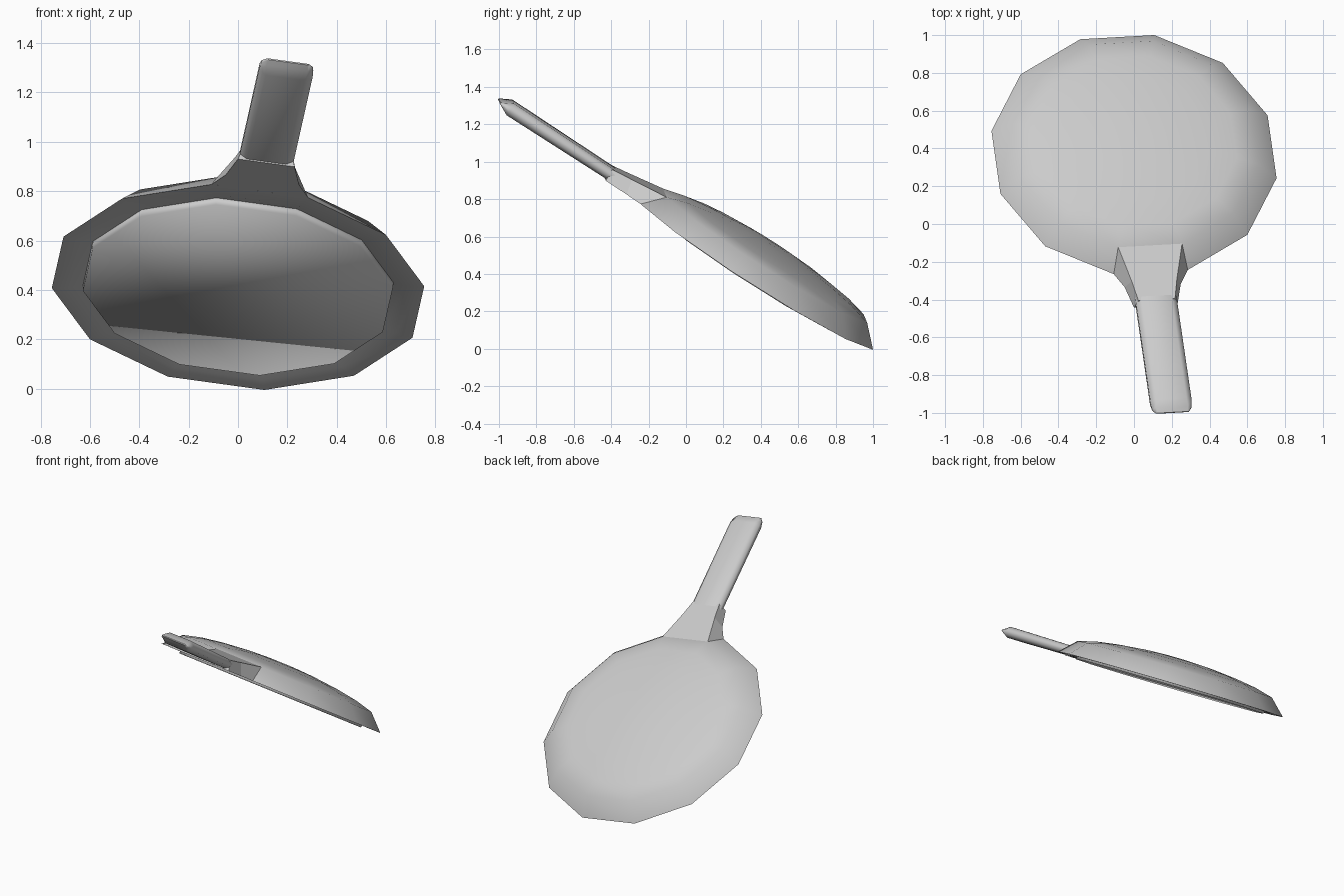
import bpy, bmesh, math
from mathutils import Matrix, Vector

cube = bpy.data.objects.get("Cube")
if cube:
    bpy.data.objects.remove(cube, do_unlink=True)

# Single plain grey for the whole mirror
grey = bpy.data.materials.new("plain_grey")
grey.use_nodes = True
color = (0.6, 0.6, 0.6, 1)
grey.diffuse_color = color
grey.node_tree.nodes["Principled BSDF"].inputs["Base Color"].default_value = color

# Resting pose: local -y runs down the handle, local +z is the domed back
handle_dir = Vector((0.120, -0.841, 0.527)).normalized()
back_dir = Vector((0.085, 0.538, 0.838))
back_dir = (back_dir - back_dir.dot(handle_dir) * handle_dir).normalized()
side_dir = back_dir.cross(handle_dir)
pose = Matrix((side_dir, -handle_dir, back_dir)).transposed().to_4x4()
pose = Matrix.Translation((0, 0.3675, 0.411)) @ pose


def loft(name, rings, smooth_angle=None):
    """Bridge equal-length rings of points, cap both ends, and pose the part."""
    bm = bmesh.new()
    loops = [[bm.verts.new(p) for p in ring] for ring in rings]
    for a, b in zip(loops, loops[1:]):
        n = len(a)
        for i in range(n):
            j = (i + 1) % n
            bm.faces.new((a[i], a[j], b[j], b[i]))
    bm.faces.new(loops[0])
    bm.faces.new(loops[-1][::-1])
    bmesh.ops.recalc_face_normals(bm, faces=bm.faces)
    bm.transform(pose)
    mesh = bpy.data.meshes.new(name)
    bm.to_mesh(mesh)
    bm.free()
    mesh.materials.append(grey)
    obj = bpy.data.objects.new(name, mesh)
    bpy.context.collection.objects.link(obj)
    if smooth_angle:
        bpy.ops.object.select_all(action='DESELECT')
        obj.select_set(True)
        bpy.context.view_layer.objects.active = obj
        bpy.ops.object.shade_smooth_by_angle(angle=math.radians(smooth_angle))
    return obj


def ring12(radius, z):
    """Twelve-sided ring with a flat side toward the handle."""
    angles = [math.radians(15 + 30 * i) for i in range(12)]
    return [(radius * math.cos(a), radius * math.sin(a), z) for a in angles]


# Head shell: domed back, sloped wall, flat rim, shallow bevel toward the glass
shell_profile = [(0.08, 0.178), (0.22, 0.172), (0.40, 0.155), (0.54, 0.134),
                 (0.66, 0.103), (0.765, 0), (0.69, 0), (0.64, 0.018)]
loft("head_shell", [ring12(r, z) for r, z in shell_profile], 40)

# Glass: thin disc standing proud of the rim, softly shaded over its edge
loft("mirror_glass", [ring12(0.638, 0.03), ring12(0.636, -0.014)], 180)


# Collar: tapers from one side of the head to the handle
def collar_section(low_half, top_half, low_y, top_y, top_z):
    return [(-low_half, low_y, 0), (low_half, low_y, 0),
            (top_half, top_y, top_z), (-top_half, top_y, top_z)]


loft("handle_collar", [collar_section(0.198, 0.171, -0.739, -0.6375, 0.103),
                       collar_section(0.150, 0.121, -0.825, -0.840, 0.080),
                       collar_section(0.116, 0.098, -0.955, -0.955, 0.068)])


# Handle: flattened rounded grip with a chamfered end
def grip_section(y, half, flat, thick, z):
    corners = [(half, 0.4 * thick), (flat, thick)]
    upper = corners + [(-x, dz) for x, dz in reversed(corners)]
    lower = [(x, -dz) for x, dz in reversed(upper)]
    return [(x, y, z + dz) for x, dz in upper + lower]


loft("handle", [grip_section(-0.92, 0.11, 0.080, 0.032, 0.038),
                grip_section(-1.59, 0.11, 0.080, 0.037, 0.049),
                grip_section(-1.63, 0.105, 0.085, 0.016, 0.049),
                grip_section(-1.655, 0.088, 0.080, 0.003, 0.049)], 60)
